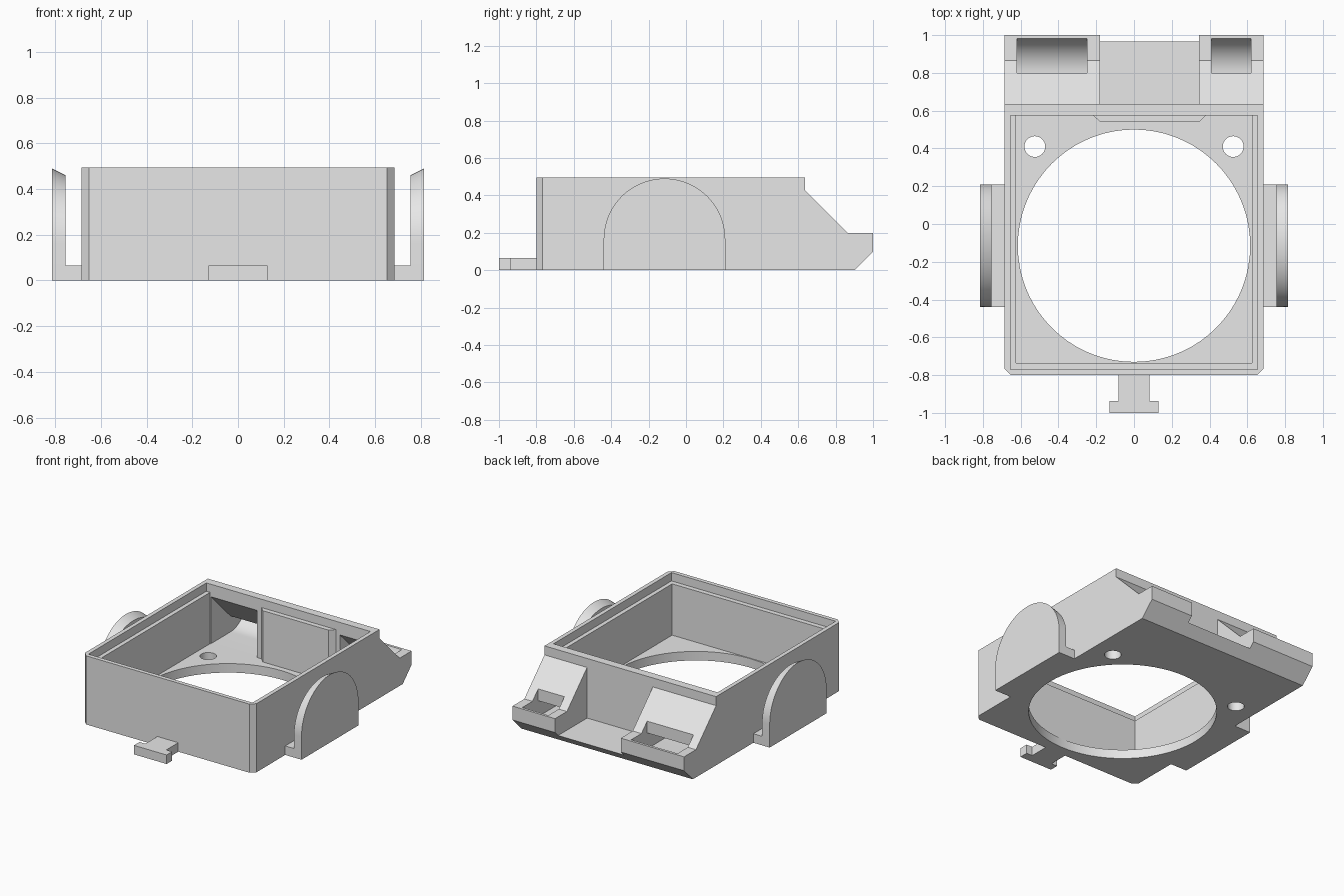
import bpy, bmesh, math

cube = bpy.data.objects.get("Cube")
if cube:
    bpy.data.objects.remove(cube, do_unlink=True)

grey = bpy.data.materials.new("light_grey")
grey.use_nodes = True
colour = (0.8, 0.8, 0.8, 1)
grey.diffuse_color = colour
grey.node_tree.nodes["Principled BSDF"].inputs["Base Color"].default_value = colour


def loft(name, ring_a, ring_b):
    """Solid between two matching rings of points."""
    bm = bmesh.new()
    a = [bm.verts.new(p) for p in ring_a]
    b = [bm.verts.new(p) for p in ring_b]
    bm.faces.new(a)
    bm.faces.new(b)
    for i in range(len(a)):
        j = (i + 1) % len(a)
        bm.faces.new((a[i], a[j], b[j], b[i]))
    bmesh.ops.recalc_face_normals(bm, faces=bm.faces[:])
    mesh = bpy.data.meshes.new(name)
    bm.to_mesh(mesh)
    bm.free()
    mesh.materials.append(grey)
    obj = bpy.data.objects.new(name, mesh)
    bpy.context.collection.objects.link(obj)
    return obj


def plan_prism(name, pts, z0, z1):
    return loft(name, [(x, y, z0) for x, y in pts], [(x, y, z1) for x, y in pts])


def side_prism(name, pts, x0, x1):
    return loft(name, [(x0, y, z) for y, z in pts], [(x1, y, z) for y, z in pts])


def rect(x0, x1, y0, y1):
    return [(x0, y0), (x1, y0), (x1, y1), (x0, y1)]


def arc(cx, cy, rx, ry, start, end, steps):
    angles = [math.radians(start + (end - start) * i / steps) for i in range(steps + 1)]
    return [(cx + rx * math.cos(t), cy + ry * math.sin(t)) for t in angles]


def smooth(obj):
    bpy.ops.object.select_all(action="DESELECT")
    obj.select_set(True)
    bpy.context.view_layer.objects.active = obj
    bpy.ops.object.shade_smooth_by_angle(angle=math.radians(30))


HALF, TOP, FLOOR, BACK = 0.685, 0.495, 0.065, 0.635

# Housing: side profile with sloped rear, front corners chamfered
housing = side_prism("housing", [
    (-0.8, 0), (0.9, 0), (1, 0.1), (1, 0.2), (0.865, 0.2),
    (BACK, 0.43), (BACK, TOP), (-0.8, TOP)], -HALF, HALF)
bm = bmesh.new()
bm.from_mesh(housing.data)
corners = [e for e in bm.edges if all(v.co.y < -0.79 for v in e.verts)
           and abs(e.verts[0].co.x - e.verts[1].co.x) < 0.01]
bmesh.ops.bevel(bm, geom=corners, offset=0.033, segments=1, affect="EDGES")
bm.to_mesh(housing.data)
bm.free()

# Cavity with the thick middle section of the back wall, and the lid rebate
cutters = [
    plan_prism("cavity_cutter", [
        (-0.625, -0.735), (0.625, -0.735), (0.625, 0.575), (0.38, 0.575),
        (0.345, 0.54), (-0.18, 0.54), (-0.215, 0.575), (-0.625, 0.575)], FLOOR, 0.45),
    plan_prism("rebate_cutter", rect(-0.655, 0.655, -0.77, 0.575), 0.435, 0.6),
    plan_prism("rear_gap_cutter", rect(-0.18, 0.345, BACK, 1.1), FLOOR, 0.6),
    plan_prism("lens_cutter", arc(0, -0.115, 0.615, 0.615, 0, 360, 72)[:-1], -0.1, 0.2),
]
# Screw holes
for x in (-0.525, 0.525):
    cutters.append(plan_prism("screw_cutter", arc(x, 0.41, 0.055, 0.055, 0, 360, 32)[:-1], -0.1, 0.2))
# Curved channels from the cavity out through the rear lugs
channel = ([(0.5, FLOOR)] + arc(0.8, 0.255, 0.19, 0.19, -90, 0, 14)
           + [(0.99, 0.4), (0.8, 0.4), (0.8, 0.18), (0.575, 0.405), (0.5, 0.405)])
for x0, x1 in ((-0.62, -0.25), (0.41, 0.62)):
    cutters.append(side_prism("channel_cutter", channel, x0, x1))

for cutter in cutters:
    cutter.hide_render = True
    mod = housing.modifiers.new(cutter.name, "BOOLEAN")
    mod.operation = "DIFFERENCE"
    mod.solver = "EXACT"
    mod.object = cutter

# Bake the cuts and drop the cutters
bpy.context.view_layer.update()
graph = bpy.context.evaluated_depsgraph_get()
baked = bpy.data.meshes.new_from_object(housing.evaluated_get(graph))
housing.modifiers.clear()
housing.data = baked
for cutter in cutters:
    bpy.data.objects.remove(cutter, do_unlink=True)
smooth(housing)

# Side ears: foot and arched upright, its inner rim slightly lower
y0, y1, mid = -0.44, 0.21, -0.115
outer = [(y0, 0), (y1, 0)] + arc(mid, 0.165, 0.325, 0.325, 0, 180, 40)
inner = [(y0, 0), (y1, 0)] + arc(mid, 0.165, 0.325, 0.295, 0, 180, 40)
for side, label in ((1, "left"), (-1, "right")):
    ear = loft(label + "_ear", [(side * 0.755, y, z) for y, z in inner],
               [(side * 0.815, y, z) for y, z in outer])
    smooth(ear)
    plan_prism(label + "_ear_foot", rect(*sorted((side * HALF, side * 0.755)), y0, y1), 0, FLOOR)

# Front T-shaped hook
plan_prism("front_hook", [
    (-0.13, -1), (0.13, -1), (0.13, -0.937), (0.083, -0.937), (0.083, -0.8),
    (-0.083, -0.8), (-0.083, -0.937), (-0.13, -0.937)], 0, FLOOR)
